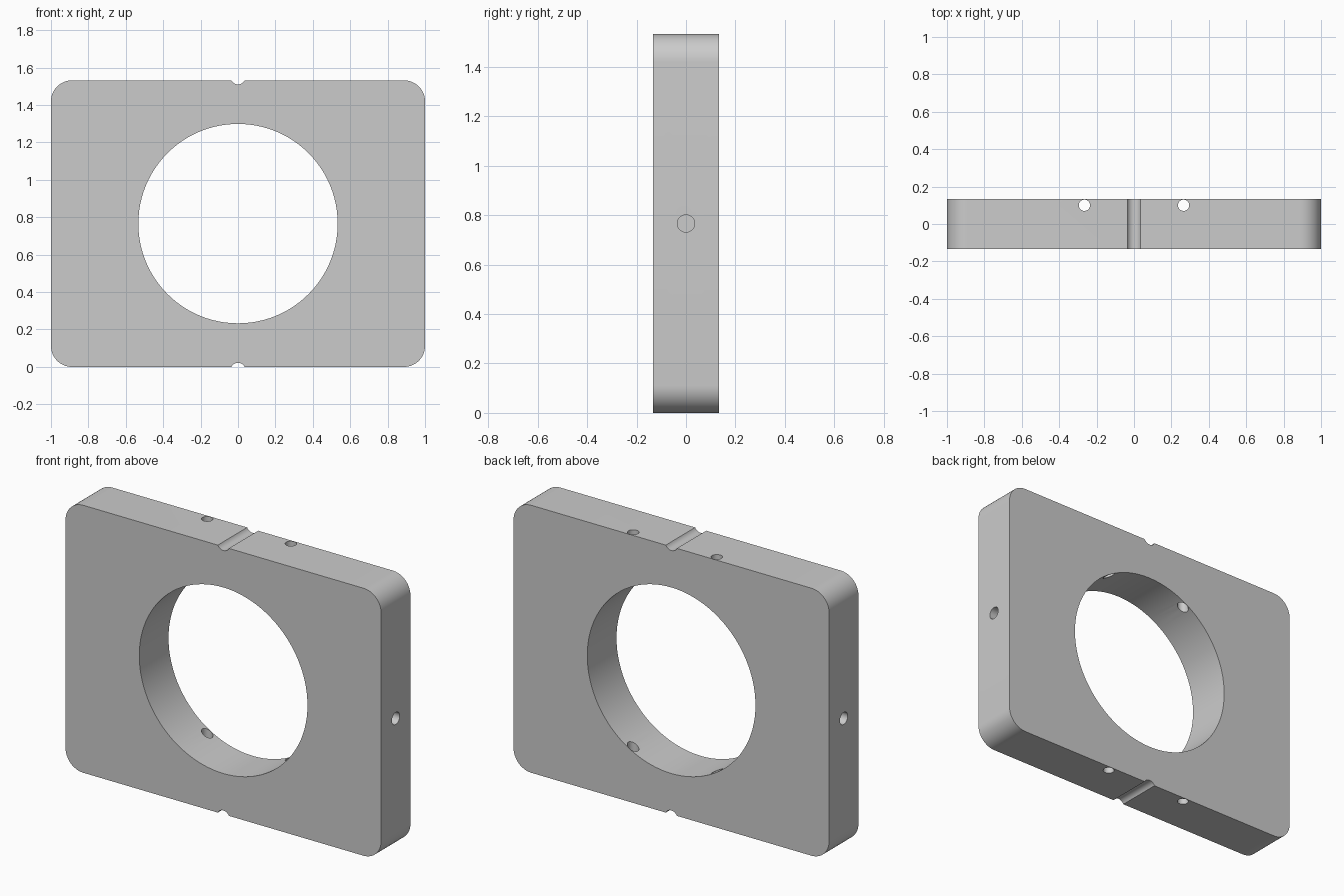
import bpy, bmesh
from math import sin, cos, pi, asin

if "Cube" in bpy.data.objects:
    bpy.data.objects.remove(bpy.data.objects["Cube"])

HX, HY, H = 1.0, 0.1325, 1.532      # half width, half thickness, height
MID = H / 2
CORNER = 0.112
NOTCH_W, NOTCH_R = 0.035, 0.039     # notch half width, arc radius


def arc(cx, cz, r, a0, a1, n):
    return [(cx + r * cos(a0 + (a1 - a0) * i / n),
             cz + r * sin(a0 + (a1 - a0) * i / n)) for i in range(n + 1)]


def cutter(name, loc, radius, depth, rot=(0, 0, 0), sides=48):
    bpy.ops.mesh.primitive_cylinder_add(vertices=sides, radius=radius, depth=depth,
                                        location=loc, rotation=rot)
    ob = bpy.context.object
    ob.name = name
    ob.hide_render = True
    return ob


# Outline: upper half (rounded corners and notch), then mirrored below
half = asin(NOTCH_W / NOTCH_R)
notch_z = H + NOTCH_R * cos(half)
upper = arc(HX - CORNER, H - CORNER, CORNER, 0, pi / 2, 12)
upper += arc(0, notch_z, NOTCH_R, -pi / 2 + half, -pi / 2 - half, 12)
upper += arc(CORNER - HX, H - CORNER, CORNER, pi / 2, pi, 12)
outline = upper + [(x, H - z) for x, z in reversed(upper)]

# Plate
bm = bmesh.new()
face = bm.faces.new([bm.verts.new((x, -HY, z)) for x, z in outline])
ext = bmesh.ops.extrude_face_region(bm, geom=[face])
verts = [v for v in ext["geom"] if isinstance(v, bmesh.types.BMVert)]
bmesh.ops.translate(bm, verts=verts, vec=(0, 2 * HY, 0))
bmesh.ops.recalc_face_normals(bm, faces=bm.faces)
mesh = bpy.data.meshes.new("mounting_plate")
bm.to_mesh(mesh)
bm.free()
plate = bpy.data.objects.new("mounting_plate", mesh)
bpy.context.collection.objects.link(plate)

# Large bore, vertical through holes, blind side holes
cutters = [cutter("bore_cutter", (0, 0, MID), 0.533, 1, (pi / 2, 0, 0), 96)]
for s in (-1, 1):
    cutters.append(cutter("pin_hole_cutter", (s * 0.265, 0.1, MID), 0.03, 2))
    cutters.append(cutter("side_hole_cutter", (s * HX, 0, MID), 0.035, 0.5, (0, pi / 2, 0)))
for c in cutters:
    mod = plate.modifiers.new(c.name, 'BOOLEAN')
    mod.operation = 'DIFFERENCE'
    mod.solver = 'EXACT'
    mod.object = c

# Apply the cuts and shade
bpy.ops.object.select_all(action='DESELECT')
plate.select_set(True)
bpy.context.view_layer.objects.active = plate
for mod in list(plate.modifiers):
    bpy.ops.object.modifier_apply(modifier=mod.name)
for c in cutters:
    bpy.data.objects.remove(c)
bpy.ops.object.shade_smooth_by_angle(angle=pi / 6)
